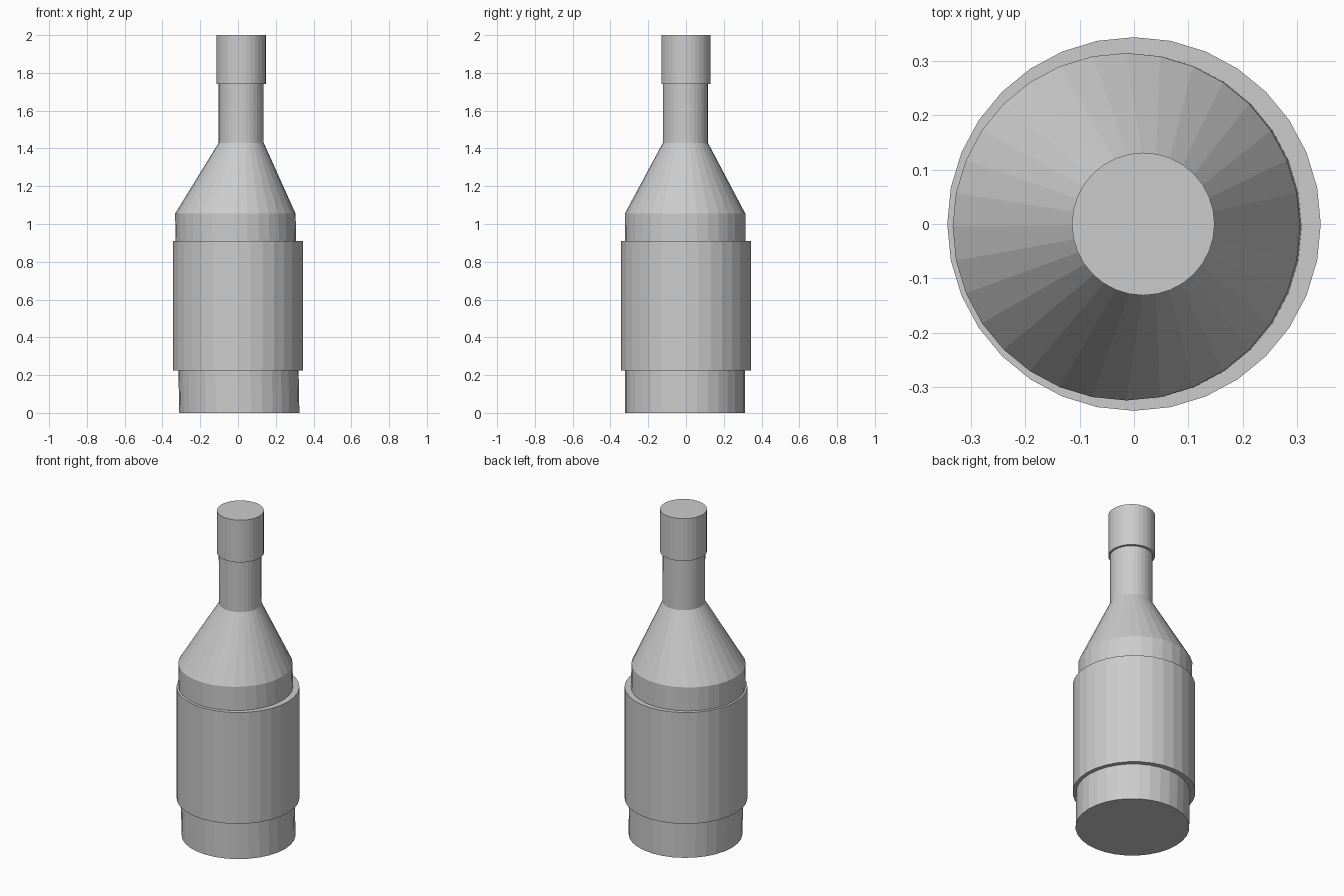
import bpy, bmesh
from math import cos, sin, tau

if "Cube" in bpy.data.objects:
    bpy.data.objects.remove(bpy.data.objects["Cube"])

SIDES = 32


def loft(name, rings):
    """Closed flat-shaded solid through rings of (x, y, z, radius)."""
    bm = bmesh.new()
    loops = []
    for x, y, z, r in rings:
        loops.append([bm.verts.new((x + r * cos(tau * i / SIDES),
                                    y + r * sin(tau * i / SIDES), z))
                      for i in range(SIDES)])
    for a, b in zip(loops, loops[1:]):
        for i in range(SIDES):
            j = (i + 1) % SIDES
            bm.faces.new((a[i], a[j], b[j], b[i]))
    bm.faces.new(loops[0][::-1])
    bm.faces.new(loops[-1])
    mesh = bpy.data.meshes.new(name)
    bm.to_mesh(mesh)
    bm.free()
    obj = bpy.data.objects.new(name, mesh)
    bpy.context.collection.objects.link(obj)
    return obj


# Slightly leaning glass: body, conical shoulder and neck
loft("bottle", [
    (0.007, -0.005, 0.0, 0.318),
    (-0.014, -0.005, 1.055, 0.319),
    (0.017, -0.003, 1.43, 0.119),
    (0.016, -0.003, 1.76, 0.119),
])

# Label sleeve around the body
loft("label_sleeve", [(0, 0, 0.225, 0.343), (0, 0, 0.91, 0.343)])

# Cap over the neck
loft("cap", [(0.017, 0.0, 1.74, 0.131), (0.017, 0.0, 2.0, 0.131)])
